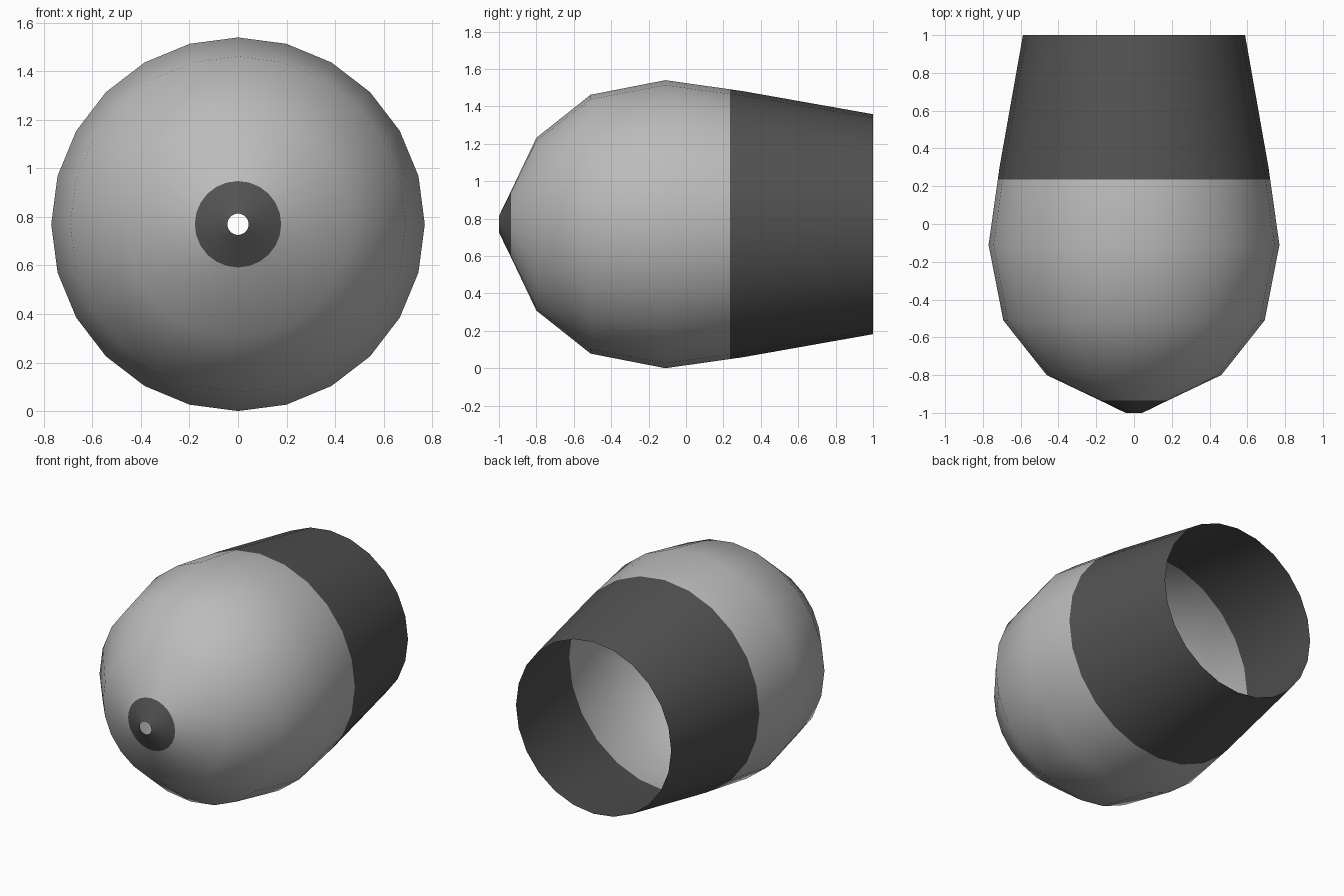
import bpy, bmesh, math

cube = bpy.data.objects.get("Cube")
if cube:
    bpy.data.objects.remove(cube)


def make_material(name, value):
    mat = bpy.data.materials.new(name)
    mat.use_nodes = True
    color = (value, value, value, 1)
    mat.diffuse_color = color
    bsdf = next(n for n in mat.node_tree.nodes if n.type == 'BSDF_PRINCIPLED')
    bsdf.inputs["Base Color"].default_value = color
    return mat


SIDES = 24
RADIUS = 0.77
NOSE_END, BAND_START = -0.935, 0.235

# Profile along the length: (y, radius), open at both ends
profile = [(-1, 0.044), (NOSE_END, 0.178), (-0.80, 0.462), (-0.51, 0.692),
           (-0.11, RADIUS), (BAND_START, 0.721), (0.30, 0.712), (1, 0.588)]

# Lathe the thin shell around the y axis
bm = bmesh.new()
rings = []
for y, r in profile:
    angles = [math.tau * i / SIDES for i in range(SIDES)]
    rings.append([bm.verts.new((r * math.sin(a), y, RADIUS + r * math.cos(a)))
                  for a in angles])

for a, b in zip(rings, rings[1:]):
    for i in range(SIDES):
        j = (i + 1) % SIDES
        face = bm.faces.new((a[i], b[i], b[j], a[j]))
        face.smooth = True
        # Dark nose tip and dark rear band
        y = face.calc_center_median().y
        face.material_index = int(y < NOSE_END or y > BAND_START)

# Turn every face outwards from the axis
bm.normal_update()
for face in bm.faces:
    c = face.calc_center_median()
    if face.normal.x * c.x + face.normal.z * (c.z - RADIUS) < 0:
        face.normal_flip()

mesh = bpy.data.meshes.new("domed_shell")
bm.to_mesh(mesh)
bm.free()
mesh.materials.append(make_material("light grey", 0.50))
mesh.materials.append(make_material("dark grey", 0.085))
shell = bpy.data.objects.new("domed_shell", mesh)
bpy.context.collection.objects.link(shell)
